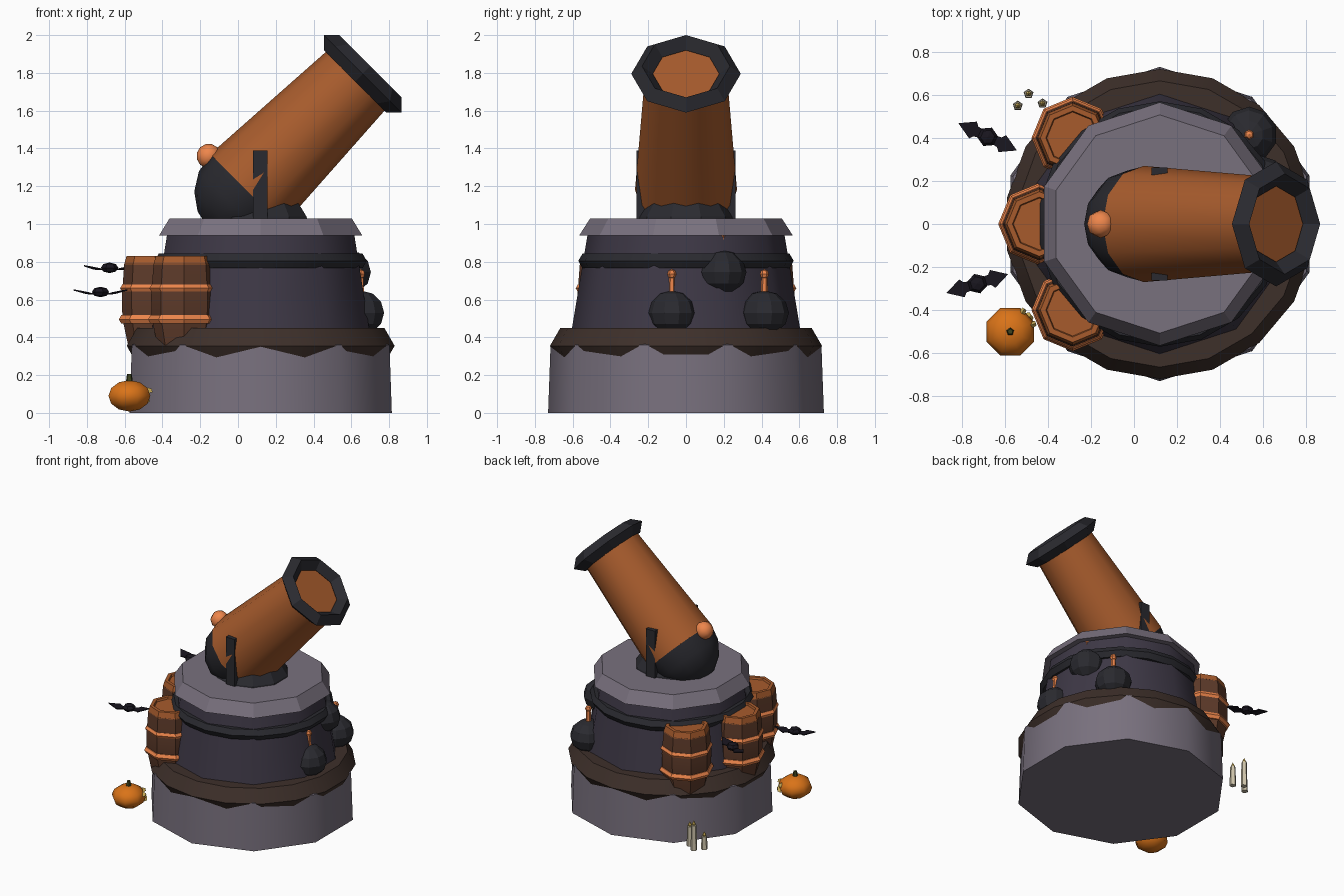
import bpy, bmesh
from math import sin, cos, pi, radians
from mathutils import Matrix, Vector

if "Cube" in bpy.data.objects:
    bpy.data.objects.remove(bpy.data.objects["Cube"])


def mat(name, r, g, b):
    m = bpy.data.materials.new(name)
    m.diffuse_color = (r ** 2.2, g ** 2.2, b ** 2.2, 1)
    m.use_nodes = True
    m.node_tree.nodes["Principled BSDF"].inputs["Base Color"].default_value = m.diffuse_color
    return m


STONE = mat("stone", .47, .44, .49)
SLATE = mat("slate", .25, .23, .28)
BROWN = mat("dark_wood", .25, .20, .18)
IRON = mat("iron", .18, .18, .20)
RUST = mat("rust", .65, .36, .19)
WOOD = mat("keg_wood", .37, .24, .18)
COPPER = mat("copper", .93, .52, .30)
PUMPKIN = mat("pumpkin", .85, .45, .12)
GREEN = mat("stem", .25, .27, .14)
WAX = mat("wax", .80, .76, .66)
GLOW = mat("glow", .80, .68, .35)
BAT = mat("bat", .12, .11, .14)


def finish(name, bm, m, loc, rot=(0, 0, 0), smooth=0):
    bmesh.ops.remove_doubles(bm, verts=bm.verts, dist=1e-5)
    bmesh.ops.recalc_face_normals(bm, faces=bm.faces)
    me = bpy.data.meshes.new(name)
    bm.to_mesh(me)
    bm.free()
    me.materials.append(m)
    if smooth:
        me.polygons.foreach_set("use_smooth", [True] * len(me.polygons))
        me.set_sharp_from_angle(angle=radians(smooth))
    ob = bpy.data.objects.new(name, me)
    ob.location = loc
    ob.rotation_euler = rot
    bpy.context.collection.objects.link(ob)
    return ob


def lathe(name, profile, n, m, loc, rot=(0, 0, 0), smooth=0, closed=False):
    """Spin an (r, z) profile into an n-sided solid, first corner on +y."""
    bm = bmesh.new()
    rings = [[bm.verts.new((r * cos(pi / 2 + 2 * pi * i / n), r * sin(pi / 2 + 2 * pi * i / n), z))
              for i in range(n)] for r, z in profile]
    pairs = list(zip(rings, rings[1:]))
    if closed:
        pairs.append((rings[-1], rings[0]))
    for a, b in pairs:
        for i in range(n):
            j = (i + 1) % n
            bm.faces.new((a[i], a[j], b[j], b[i]))
    if not closed:
        for ring, (r, z) in ((rings[0], profile[0]), (rings[-1], profile[-1])):
            if r > 1e-4:
                bm.faces.new(ring)
    bmesh.ops.remove_doubles(bm, verts=bm.verts, dist=1e-5)
    bmesh.ops.dissolve_degenerate(bm, edges=bm.edges, dist=1e-6)
    return finish(name, bm, m, loc, rot, smooth)


def torus(name, R, r, n, k, m, loc, rot=(0, 0, 0), smooth=0):
    prof = [(R + r * cos(2 * pi * i / k), r * sin(2 * pi * i / k)) for i in range(k)]
    return lathe(name, prof, n, m, loc, rot, smooth, True)


def ball(name, r, h, n, k, m, loc, rot=(0, 0, 0), smooth=0):
    prof = [(r * sin(pi * i / k), -h * cos(pi * i / k)) for i in range(k + 1)]
    return lathe(name, prof, n, m, loc, rot, smooth)


# Stone tower
C = (.12, 0, 0)
lathe("base_drum", [(.73, 0), (.717, .36), (.60, .40)], 10, STONE, C, smooth=40)
torus("base_trim", .61, .11, 18, 6, BROWN, (.12, 0, .355), smooth=30)
lathe("tower", [(.62, .35), (.52, .95)], 10, SLATE, C, smooth=40)
torus("tower_band", .525, .045, 18, 6, IRON, (.12, 0, .805), smooth=30)
lathe("tower_cap", [(.565, .94), (.507, 1.03)], 10, STONE, C)

# Cannon, tilted 45 degrees toward +x
TILT = (0, pi / 4, 0)
MOUTH = Vector((.66, 0, 1.795))
BREECH = MOUTH - Vector((1, 0, 1)).normalized() * .87
lathe("cannon_mount", [(.265, 1.0), (.255, 1.04), (.21, 1.11)], 10, IRON, C)
lathe("cannon_barrel", [(.27, 0), (.217, .86)], 12, RUST, BREECH, TILT, 40)
lathe("cannon_breech", [(.268 * cos(a), -.285 * sin(a)) for a in [pi / 2 * i / 4 for i in range(5)]],
      12, IRON, BREECH, TILT, 40)
torus("muzzle_ring", .233, .057, 8, 4, IRON, MOUTH, TILT)
ball("breech_knob", .065, .065, 8, 6, COPPER, (-.155, 0, 1.36), TILT, 50)
for s in (-1, 1):
    bm = bmesh.new()
    bmesh.ops.create_cube(bm, size=1, matrix=Matrix.Diagonal((.075, .06, .39, 1)))
    finish("cannon_bracket", bm, IRON, (.118, s * .232, 1.195))

# Kegs on the left
for x, y in ((-.285, .4), (-.44, 0), (-.285, -.4)):
    lathe("keg", [(.14, .35), (.172, .5), (.175, .62), (.162, .79)], 8, WOOD, (x, y, 0), smooth=30)
    lathe("keg_lid", [(.163, .785), (.15, .83), (.125, .83), (.12, .815)], 8, RUST, (x, y, 0))
    torus("keg_hoop", .165, .026, 8, 6, COPPER, (x, y, .495))
    torus("keg_hoop", .162, .022, 8, 6, COPPER, (x, y, .66))

# Bombs with fuses on the right
for x, y, z in ((.65, -.075, .53), (.58, .19, .745), (.535, .415, .53)):
    ball("bomb", .13, .118, 10, 6, IRON, (x, y, z), smooth=0)
    lathe("bomb_fuse", [(.02, .09), (.016, .185)], 6, COPPER, (x, y, z))
    ball("fuse_tip", .024, .026, 6, 4, COPPER, (x, y, z + .205))

# Pumpkin with a carved face
P = Vector((-.575, -.5, .09))
ball("pumpkin", .12, .083, 8, 6, PUMPKIN, P, (0, 0, pi / 8), 50)
lathe("pumpkin_stem", [(.02, .07), (.013, .115)], 5, GREEN, P)
for a, z, w in ((58, .025, .02), (18, .025, .02), (38, -.02, .032)):
    d = Vector((cos(radians(a)), sin(radians(a)), 0))
    lathe("pumpkin_face", [(w, 0), (w * .6, .025)], 3, GLOW, P + d * .1 + Vector((0, 0, z)),
          d.to_track_quat('Z', 'Y').to_euler())

# Candles
for x, y, h in ((-.54, .55, .10), (-.49, .605, .19), (-.425, .56, .15)):
    lathe("candle", [(.024, 0), (.02, h)], 5, WAX, (x, y, 0))
    lathe("candle_flame", [(.011, h), (.014, h + .01), (0, h + .035)], 5, GLOW, (x, y, 0))

# Bats
for x, y, z, a in ((-.68, .405, .768, -25), (-.728, -.277, .64, 17)):
    rot = (0, 0, radians(a))
    ball("bat_body", .047, .028, 6, 4, BAT, (x, y, z), rot)
    bm = bmesh.new()
    for s in (-1, 1):
        outline = [(.02, -.02), (.06, -.025), (.075, -.043), (.15, 0), (.075, .043), (.06, .025), (.02, .02)]
        lo, hi = [[bm.verts.new((s * u, v, -.012 + .22 * max(u - .06, 0) + t)) for u, v in outline]
                  for t in (0, .007)]
        bm.faces.new(lo)
        bm.faces.new(hi)
        for i in range(7):
            j = (i + 1) % 7
            bm.faces.new((lo[i], lo[j], hi[j], hi[i]))
    finish("bat_wings", bm, BAT, (x, y, z), rot)
